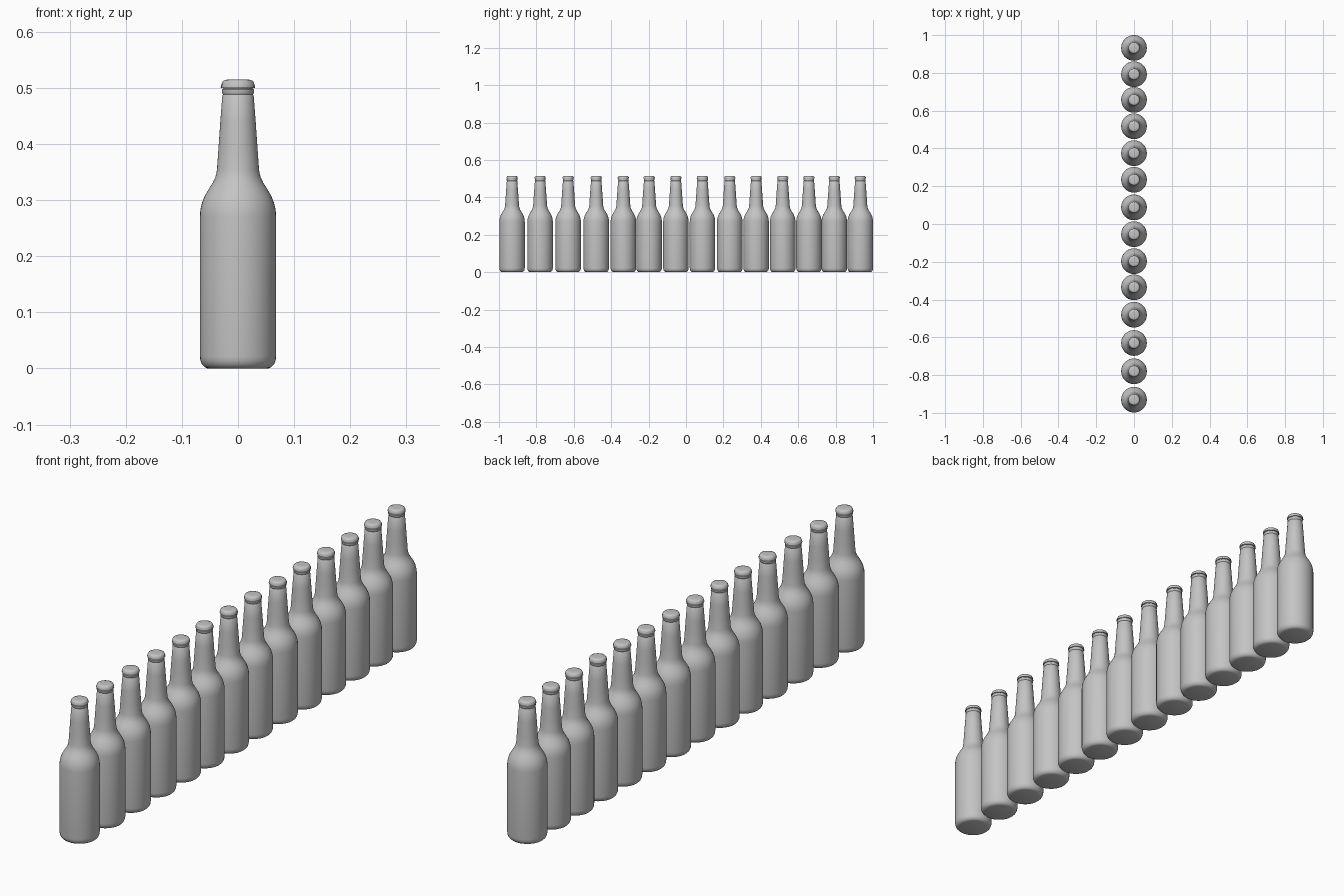
import bpy, bmesh, math

if "Cube" in bpy.data.objects:
    bpy.data.objects.remove(bpy.data.objects["Cube"], do_unlink=True)

GREY = (0.55, 0.55, 0.55, 1)
grey = bpy.data.materials.new("plain_grey")
grey.use_nodes = True
grey.diffuse_color = GREY
grey.node_tree.nodes["Principled BSDF"].inputs["Base Color"].default_value = GREY


def lathe(name, profile, sides, flutes=None):
    """Spin (radius, height) points around z; rows in flutes get wavy rims."""
    bm = bmesh.new()
    rings = []
    for row, (r, z) in enumerate(profile):
        depth = (flutes or {}).get(row, 0)
        ring = []
        for i in range(sides):
            a = 2 * math.pi * i / sides
            rr = r + (depth if i % 2 else -depth)
            ring.append(bm.verts.new((rr * math.cos(a), rr * math.sin(a), z)))
        rings.append(ring)
    for low, high in zip(rings, rings[1:]):
        for i in range(sides):
            j = (i + 1) % sides
            bm.faces.new((low[i], low[j], high[j], high[i]))
    bm.faces.new(rings[0][::-1])
    bm.faces.new(rings[-1])
    mesh = bpy.data.meshes.new(name)
    bm.to_mesh(mesh)
    bm.free()
    mesh.materials.append(grey)
    return mesh


# Bottle: rounded base, straight body, shoulder, tapering neck, collar
bottle_mesh = lathe("bottle", [
    (0.054, 0), (0.059, 0.002), (0.064, 0.007), (0.067, 0.014), (0.068, 0.022),
    (0.068, 0.27), (0.067, 0.283), (0.064, 0.296), (0.059, 0.308),
    (0.052, 0.32), (0.045, 0.331), (0.040, 0.342), (0.0375, 0.354),
    (0.035, 0.39), (0.0315, 0.44), (0.028, 0.486), (0.0265, 0.488),
    (0.0285, 0.491), (0.0285, 0.497), (0.026, 0.499), (0.026, 0.506)], 40)

# Crimped cap with a gently domed top
cap_mesh = lathe("cap", [
    (0.0300, 0.500), (0.0300, 0.503), (0.0285, 0.509), (0.0265, 0.5125),
    (0.022, 0.5145), (0.012, 0.515)], 42, {0: 0.0008, 1: 0.0006, 2: 0.0002})

# Slightly uneven row of bottles
ROW = [-0.93, -0.78, -0.63, -0.48, -0.335, -0.197, -0.054,
       0.088, 0.234, 0.375, 0.517, 0.657, 0.793, 0.932]
parts = []
for n, y in enumerate(ROW, 1):
    for part, mesh in (("bottle", bottle_mesh), ("cap", cap_mesh)):
        obj = bpy.data.objects.new(f"{part}_{n}", mesh)
        obj.location = (0, y, 0)
        bpy.context.collection.objects.link(obj)
        parts.append(obj)

# Smooth glass with sharp edges kept at the base and rims
bpy.ops.object.select_all(action="DESELECT")
for obj in parts[:2]:
    obj.select_set(True)
bpy.context.view_layer.objects.active = parts[0]
bpy.ops.object.shade_smooth_by_angle(angle=math.radians(40))
